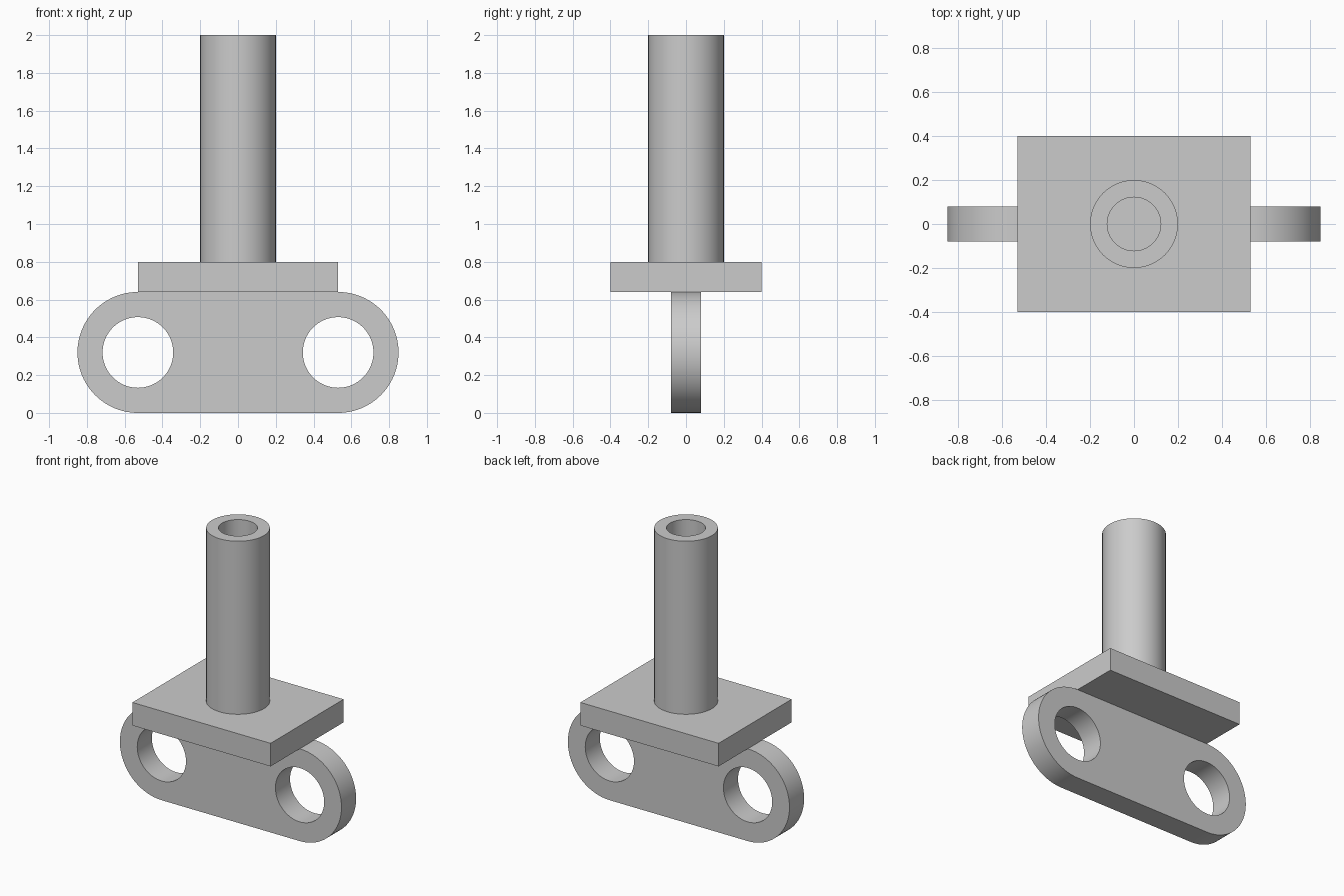
import bpy, bmesh, math
from mathutils import Vector

if "Cube" in bpy.data.objects:
    bpy.data.objects.remove(bpy.data.objects["Cube"])

grey = bpy.data.materials.new("light_grey")
grey.diffuse_color = (0.6, 0.6, 0.6, 1)
grey.use_nodes = True
grey.node_tree.nodes["Principled BSDF"].inputs["Base Color"].default_value = grey.diffuse_color


def arc(cx, cy, r, start, end, n):
    """Points on an arc, angles in degrees, both ends included."""
    pts = []
    for i in range(n + 1):
        a = math.radians(start + (end - start) * i / n)
        pts.append((cx + r * math.cos(a), cy + r * math.sin(a)))
    return pts


def circle(cx, cy, r, n=96):
    return arc(cx, cy, r, 0, 360, n)[:-1]


def extrude_profile(name, loops, place, depth, open_start=False):
    """Fill an outline with holes, then extrude it into a solid."""
    bm = bmesh.new()
    edges = []
    for loop in loops:
        vs = [bm.verts.new(place(u, v)) for u, v in loop]
        edges += [bm.edges.new((vs[i - 1], vs[i])) for i in range(len(vs))]
    bmesh.ops.triangle_fill(bm, edges=edges, use_beauty=True)
    base = list(bm.faces)
    ext = bmesh.ops.extrude_face_region(bm, geom=base, use_keep_orig=True)
    moved = [g for g in ext["geom"] if isinstance(g, bmesh.types.BMVert)]
    bmesh.ops.translate(bm, verts=moved, vec=Vector(depth))
    bmesh.ops.recalc_face_normals(bm, faces=bm.faces)
    if open_start:
        bmesh.ops.delete(bm, geom=base, context='FACES_ONLY')
    mesh = bpy.data.meshes.new(name)
    bm.to_mesh(mesh)
    bm.free()
    mesh.materials.append(grey)
    obj = bpy.data.objects.new(name, mesh)
    bpy.context.collection.objects.link(obj)
    bpy.ops.object.select_all(action='DESELECT')
    obj.select_set(True)
    bpy.context.view_layer.objects.active = obj
    bpy.ops.object.shade_smooth_by_angle(angle=math.radians(30))
    return obj


# Upright rounded link with two round holes
C, R = 0.53, 0.32
outline = arc(C, R, R, -90, 90, 48) + arc(-C, R, R, 90, 270, 48)
extrude_profile("link_plate", [outline, circle(C, R, 0.187), circle(-C, R, 0.187)],
                lambda u, v: (u, -0.08, v), (0, 0.16, 0))

# Flat rectangular base plate on top of the link
extrude_profile("base_plate", [[(-C, -0.4), (C, -0.4), (C, 0.4), (-C, 0.4)]],
                lambda u, v: (u, v, 0.64), (0, 0, 0.16))

# Hollow tube standing on the base plate
extrude_profile("tube", [circle(0, 0, 0.2), circle(0, 0, 0.122)],
                lambda u, v: (u, v, 0.8), (0, 0, 1.2), open_start=True)
